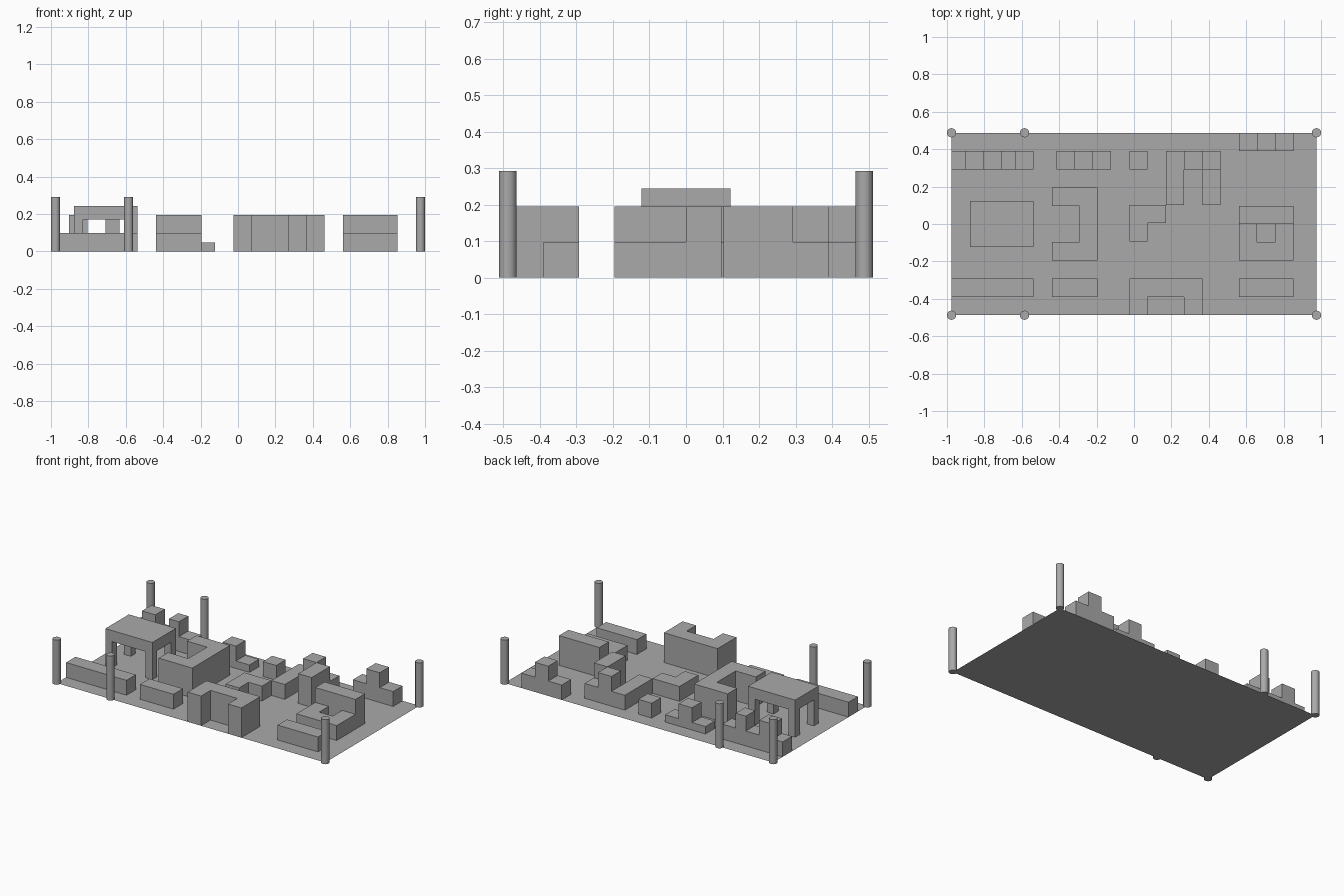
import bpy, bmesh
from mathutils import Vector

U = 2 / 20.5  # one layout cell

if "Cube" in bpy.data.objects:
    bpy.data.objects.remove(bpy.data.objects["Cube"])

grey = bpy.data.materials.new("plain_grey")
grey.use_nodes = True
color = (0.4, 0.4, 0.4, 1)
grey.diffuse_color = color
grey.node_tree.nodes["Principled BSDF"].inputs["Base Color"].default_value = color


def finish(name, bm):
    bmesh.ops.recalc_face_normals(bm, faces=bm.faces)
    bmesh.ops.scale(bm, vec=(U, U, U), verts=bm.verts)
    mesh = bpy.data.meshes.new(name)
    bm.to_mesh(mesh)
    bm.free()
    mesh.materials.append(grey)
    obj = bpy.data.objects.new(name, mesh)
    bpy.context.collection.objects.link(obj)
    return obj


def extrude(name, corners, move):
    """Extrude a closed outline into a solid."""
    bm = bmesh.new()
    face = bm.faces.new([bm.verts.new(c) for c in corners])
    new = bmesh.ops.extrude_face_region(bm, geom=[face], use_keep_orig=True)["geom"]
    verts = [v for v in new if isinstance(v, bmesh.types.BMVert)]
    bmesh.ops.translate(bm, vec=Vector(move), verts=verts)
    return finish(name, bm)


def plan(name, outline, z0, z1):
    return extrude(name, [(x, y, z0) for x, y in outline], (0, 0, z1 - z0))


def box(name, x0, x1, y0, y1, z1, z0=0):
    return plan(name, [(x0, y0), (x1, y0), (x1, y1), (x0, y1)], z0, z1)


def stepped(name, x0, x1, y0, y1, low, high, bumps):
    """Low wall with taller blocks rising out of it."""
    line = [(x0, 0), (x0, low)]
    for a, b in bumps:
        line += [(a, low), (a, high), (b, high), (b, low)]
    line += [(x1, low), (x1, 0)]
    return extrude(name, [(x, y0, z) for x, z in line], (0, y1 - y0, 0))


# Ground sheet
bm = bmesh.new()
bm.faces.new([bm.verts.new(c) for c in ((-10, -5, 0), (10, -5, 0), (10, 5, 0), (-10, 5, 0))])
finish("ground", bm)

# Corner and gateway poles
for side, y in (("front", -5), ("back", 5)):
    for place, x in (("right", -10), ("middle", -6), ("left", 10)):
        bm = bmesh.new()
        bmesh.ops.create_cone(bm, cap_ends=True, segments=32, radius1=0.25, radius2=0.25, depth=3)
        bmesh.ops.translate(bm, vec=(x, y, 1.5), verts=bm.verts)
        pole = finish(f"{side}_{place}_pole", bm)
        bpy.ops.object.select_all(action="DESELECT")
        bpy.context.view_layer.objects.active = pole
        pole.select_set(True)
        bpy.ops.object.shade_smooth_by_angle()

# Front row
box("long_front_wall", -10, -5.5, -4, -3, 1)
box("short_front_wall", -4.5, -2, -4, -3, 1)
box("left_front_wall", 5.75, 8.75, -4, -3, 1)
plan("front_bay", [(-0.25, -5), (0.75, -5), (0.75, -4), (2.75, -4), (2.75, -5),
                   (3.75, -5), (3.75, -3), (-0.25, -3)], 0, 2)

# Raised platform on four legs
box("platform_top", -9, -5.5, -1.25, 1.25, 2.5, 1.75)
for x in (-9, -6):
    for y in (-1.25, 0.75):
        box("platform_leg", x, x + 0.5, y, y + 0.5, 1.75)

# Middle row
plan("middle_bay", [(-4.5, -2), (-2, -2), (-2, 2), (-4.5, 2), (-4.5, 1),
                    (-3, 1), (-3, -1), (-4.5, -1)], 0, 2)
plan("corner_wall", [(-0.25, -0.95), (0.75, -0.95), (0.75, 0.05), (1.75, 0.05),
                     (1.75, 1.05), (-0.25, 1.05)], 0, 1)
box("tall_back_wall", 5.75, 8.75, 0, 1, 2)
plan("low_court", [(5.75, -2), (8.75, -2), (8.75, 0), (7.75, 0), (7.75, -1),
                   (6.75, -1), (6.75, 0), (5.75, 0)], 0, 1)

# Back row
stepped("twin_block_wall", -10, -5.5, 3, 4, 1, 2, [(-9.25, -8.25), (-7.25, -6.5)])
stepped("low_stepped_wall", -4.25, -1.25, 3, 4, 0.5, 1.5, [(-3.25, -2.25)])
box("single_block", -0.25, 0.75, 3, 4, 1)
stepped("left_stepped_wall", 5.75, 8.75, 4, 5, 1, 2, [(6.75, 7.75)])

# Winding wall of low and tall pieces
box("winding_low_bar", 1.75, 2.75, 1.05, 4, 1)
box("winding_tall_block", 2.75, 3.75, 3, 4, 2)
box("winding_low_corner", 3.75, 4.75, 3, 4, 1)
box("winding_tall_bar", 3.75, 4.75, 1.05, 3, 2)
